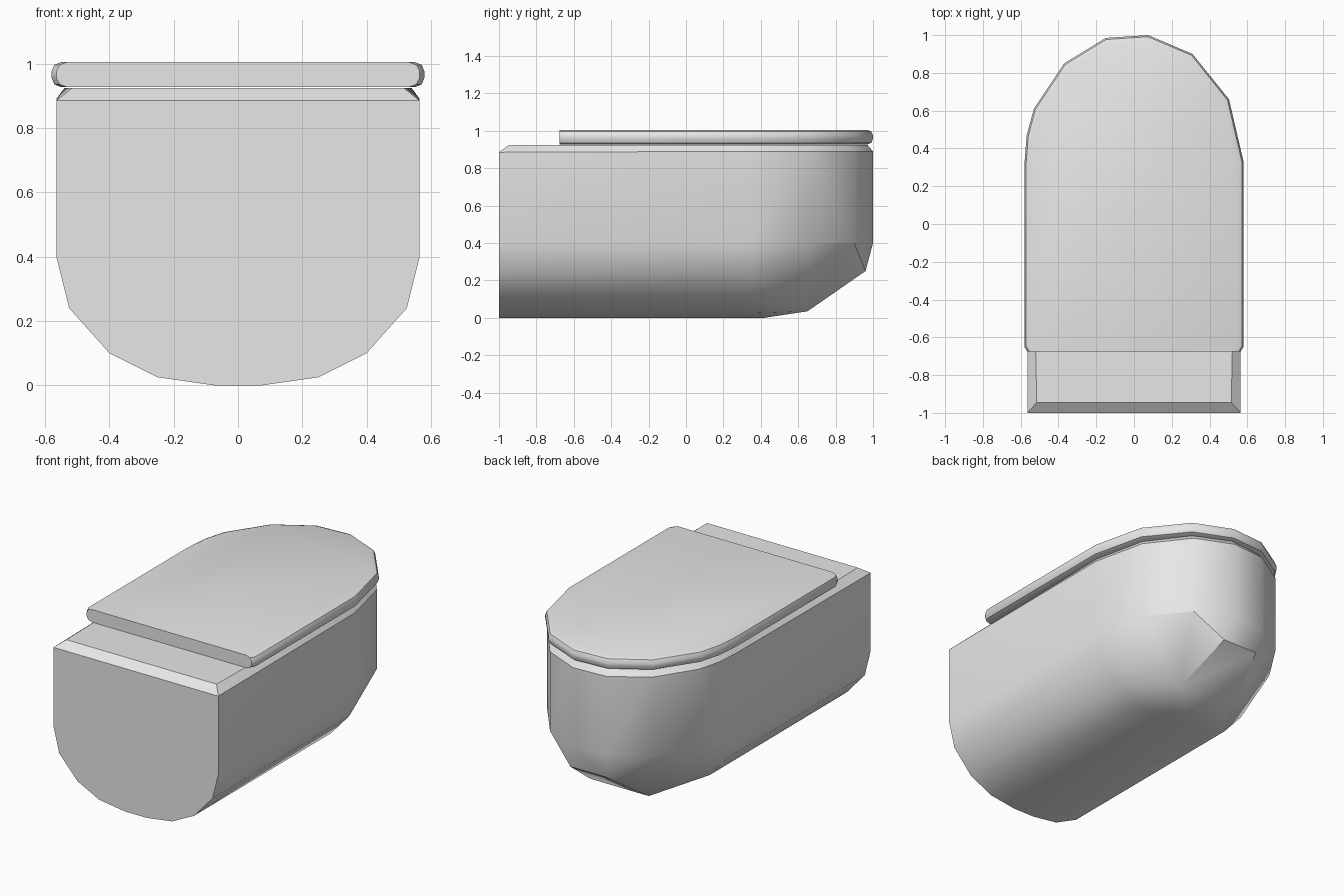
import bpy
import bmesh
import math

default = bpy.data.objects.get("Cube")
if default:
    bpy.data.objects.remove(default, do_unlink=True)

ceramic = bpy.data.materials.new("light grey ceramic")
ceramic.use_nodes = True
ceramic.diffuse_color = (0.8, 0.8, 0.8, 1)
ceramic.node_tree.nodes["Principled BSDF"].inputs["Base Color"].default_value = (0.8, 0.8, 0.8, 1)


def finish(bm, name):
    """Turn a bmesh into a shaded object."""
    bmesh.ops.recalc_face_normals(bm, faces=bm.faces)
    mesh = bpy.data.meshes.new(name)
    bm.to_mesh(mesh)
    bm.free()
    mesh.materials.append(ceramic)
    obj = bpy.data.objects.new(name, mesh)
    bpy.context.collection.objects.link(obj)
    bpy.ops.object.select_all(action="DESELECT")
    obj.select_set(True)
    bpy.context.view_layer.objects.active = obj
    bpy.ops.object.shade_smooth_by_angle(angle=math.radians(31))
    return obj


# Rounded end seen from above, and the U-shaped section of the bowl
ROUND_END = [(0.58, 0.33), (0.503, 0.66), (0.31, 0.9), (0.075, 1.0), (-0.15, 0.985),
             (-0.37, 0.85), (-0.53, 0.61), (-0.568, 0.47), (-0.58, 0.32)]
SECTION = [(0.565, 0.4), (0.525, 0.24), (0.4, 0.1), (0.25, 0.025), (0.075, 0)]


def build_bowl():
    points = []
    for s in (-1, 1):
        # Flat front, and where the straight underside ends
        for x, z in SECTION:
            points += [(s * x, -1, z), (s * x, 0.42 if z == 0 else 0.34, z)]
        # Chamfered upper front corners
        points += [(s * 0.565, -1, 0.885), (s * 0.515, -0.945, 0.925)]
        # Sloping underside of the rounded end
        points += [(s * 0.2, 0.65, 0.035), (s * 0.12, 0.96, 0.25)]
    # Upright rounded wall and its chamfered rim
    for x, y in ROUND_END:
        points += [(x * 0.974, y, 0.4), (x * 0.974, y, 0.89), (x * 0.93, y - 0.03, 0.925)]
    bm = bmesh.new()
    for p in points:
        bm.verts.new(p)
    hull = bmesh.ops.convex_hull(bm, input=bm.verts)
    loose = {g for g in hull["geom_interior"] + hull["geom_unused"]
             if isinstance(g, bmesh.types.BMVert)}
    bmesh.ops.delete(bm, geom=list(loose), context="VERTS")
    bmesh.ops.dissolve_limit(bm, angle_limit=math.radians(0.5), verts=bm.verts, edges=bm.edges)
    return finish(bm, "bowl")


def build_lid():
    front = -0.675
    outline = [(-0.58, -0.65), (-0.565, front), (0.565, front), (0.58, -0.65)] + ROUND_END
    bm = bmesh.new()
    base = bm.faces.new([bm.verts.new((x, y, 0.927)) for x, y in outline])
    top = bmesh.ops.extrude_face_region(bm, geom=[base], use_keep_orig=True)
    for v in top["geom"]:
        if isinstance(v, bmesh.types.BMVert):
            v.co.z = 1.005
    # Round the rim, leaving the straight front edge square
    rim = [e for e in bm.edges
           if abs(e.verts[0].co.z - e.verts[1].co.z) < 0.001
           and max(v.co.y for v in e.verts) > front + 0.001]
    bmesh.ops.bevel(bm, geom=rim, offset=0.03, offset_type="OFFSET", segments=2,
                    profile=0.5, affect="EDGES", clamp_overlap=True)
    return finish(bm, "lid")


build_bowl()
build_lid()
